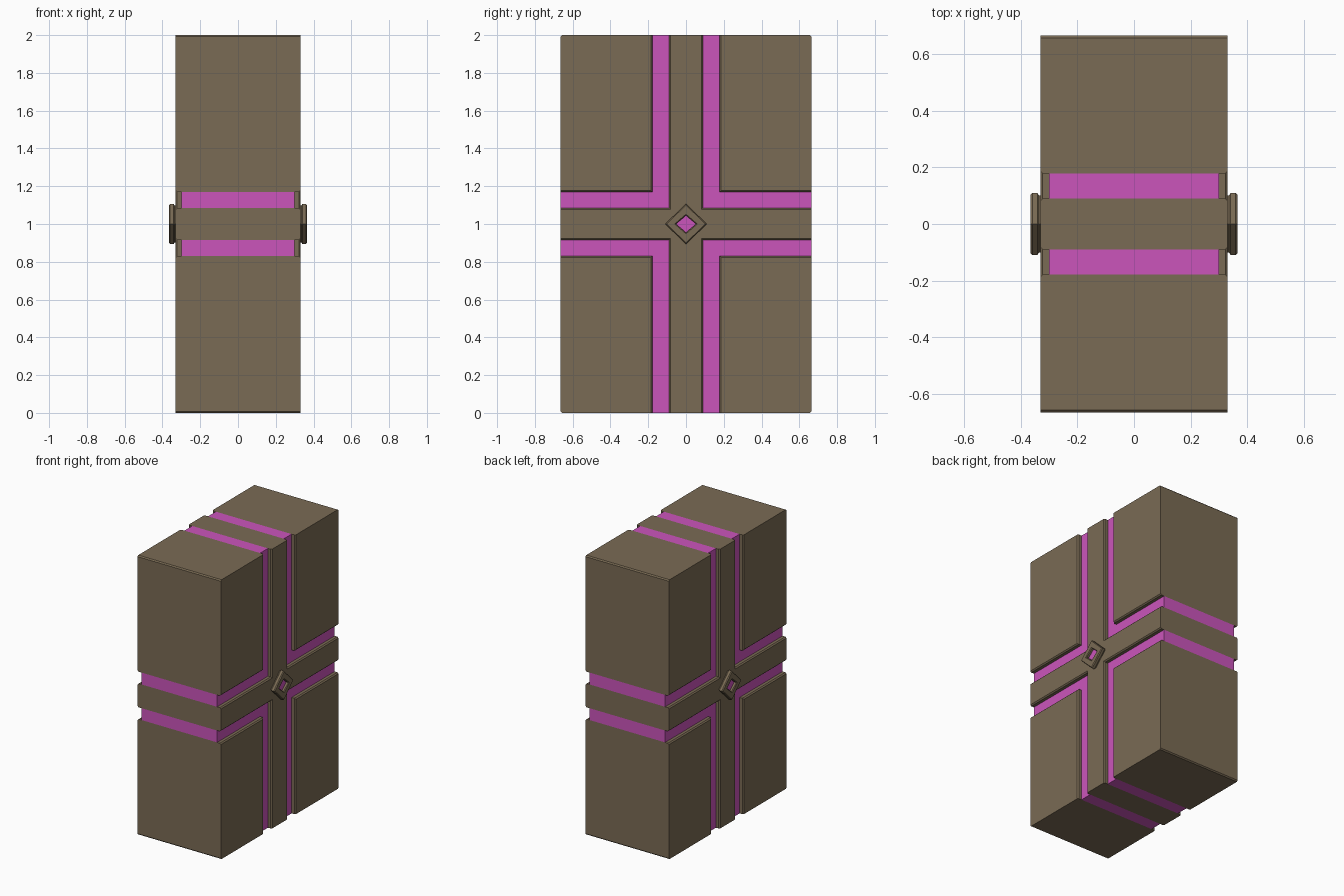
import bpy, bmesh

cube = bpy.data.objects.get("Cube")
if cube:
    bpy.data.objects.remove(cube, do_unlink=True)


def material(name, rgb):
    m = bpy.data.materials.new(name)
    m.use_nodes = True
    m.diffuse_color = (*rgb, 1)
    bsdf = m.node_tree.nodes["Principled BSDF"]
    bsdf.inputs["Base Color"].default_value = (*rgb, 1)
    bsdf.inputs["Roughness"].default_value = 0.8
    return m


BROWN = material("dull brown", (0.195, 0.147, 0.089))
PINK = material("bright pink", (0.60, 0.091, 0.50))

# Half sizes: body, raised cross bar, outer edge of the grooves
HX, HY, HZ = 0.33, 0.665, 1.0
BAR_Y, BAR_Z = 0.09, 0.085
GAP_Y, GAP_Z = 0.178, 0.17
CORE_X = 0.30
BEVEL = 0.008


def finish(bm, name, mats):
    bmesh.ops.recalc_face_normals(bm, faces=bm.faces)
    mesh = bpy.data.meshes.new(name)
    bm.to_mesh(mesh)
    bm.free()
    for m in mats:
        mesh.materials.append(m)
    ob = bpy.data.objects.new(name, mesh)
    ob.location.z = HZ
    bpy.context.collection.objects.link(ob)
    return ob


def prism(name, profile, half_x, mat, bevel=False):
    """Extrude a (y, z) outline along x; soften groove rims and outer corners."""
    bm = bmesh.new()
    face = bm.faces.new([bm.verts.new((-half_x, y, z)) for y, z in profile])
    out = bmesh.ops.extrude_face_region(bm, geom=[face])["geom"]
    for v in out:
        if isinstance(v, bmesh.types.BMVert):
            v.co.x = half_x
    if bevel:
        chosen = []
        for e in bm.edges:
            a, b = (v.co for v in e.verts)
            mid = (a + b) / 2
            ends = (abs(mid.y) > HY - 0.001) + (abs(mid.z) > HZ - 0.001)
            along_x = abs(a.x - b.x) > 0.1
            if (along_x and ends == 2) or (not along_x and ends == 0):
                chosen.append(e)
        bmesh.ops.bevel(bm, geom=chosen, offset=BEVEL, segments=1,
                        affect='EDGES', profile=0.5)
    return finish(bm, name, [mat])


# Raised central cross
quarter = [(HY, BAR_Z), (BAR_Y, BAR_Z), (BAR_Y, HZ)]
cross = (quarter
         + [(-y, z) for y, z in reversed(quarter)]
         + [(-y, -z) for y, z in quarter]
         + [(y, -z) for y, z in reversed(quarter)])
prism("central_cross", cross, HX, BROWN, True)

# Four corner blocks, each with an L-shaped groove floor beside the cross
block = [(GAP_Y, GAP_Z), (HY, GAP_Z), (HY, HZ), (GAP_Y, HZ)]
floor = [(BAR_Y, BAR_Z), (HY, BAR_Z), (HY, GAP_Z),
         (GAP_Y, GAP_Z), (GAP_Y, HZ), (BAR_Y, HZ)]
for sy, depth in ((-1, "front"), (1, "back")):
    for sz, level in ((-1, "lower"), (1, "upper")):
        flip = lambda pts: [(y * sy, z * sz) for y, z in pts]
        prism(f"{level}_{depth}_block", flip(block), HX, BROWN, True)
        prism(f"{level}_{depth}_groove_floor", flip(floor), CORE_X, PINK)


# Diamond bosses with a sunken centre, on both sides
def boss(name, side):
    rings = [(0.100, 0.098, 0.325), (0.100, 0.098, 0.335), (0.110, 0.106, 0.341),
             (0.110, 0.106, 0.359), (0.103, 0.099, 0.365), (0.060, 0.052, 0.365),
             (0.053, 0.045, 0.360), (0.053, 0.045, 0.345)]
    bm = bmesh.new()
    loops = [[bm.verts.new((side * x, y, z))
              for y, z in ((ry, 0), (0, rz), (-ry, 0), (0, -rz))]
             for ry, rz, x in rings]
    for low, high in zip(loops, loops[1:]):
        for i in range(4):
            j = (i + 1) % 4
            bm.faces.new((low[i], low[j], high[j], high[i]))
    bm.faces.new(loops[0])
    bm.faces.new(loops[-1]).material_index = 1
    finish(bm, name, [BROWN, PINK])


boss("left_diamond_boss", 1)
boss("right_diamond_boss", -1)
